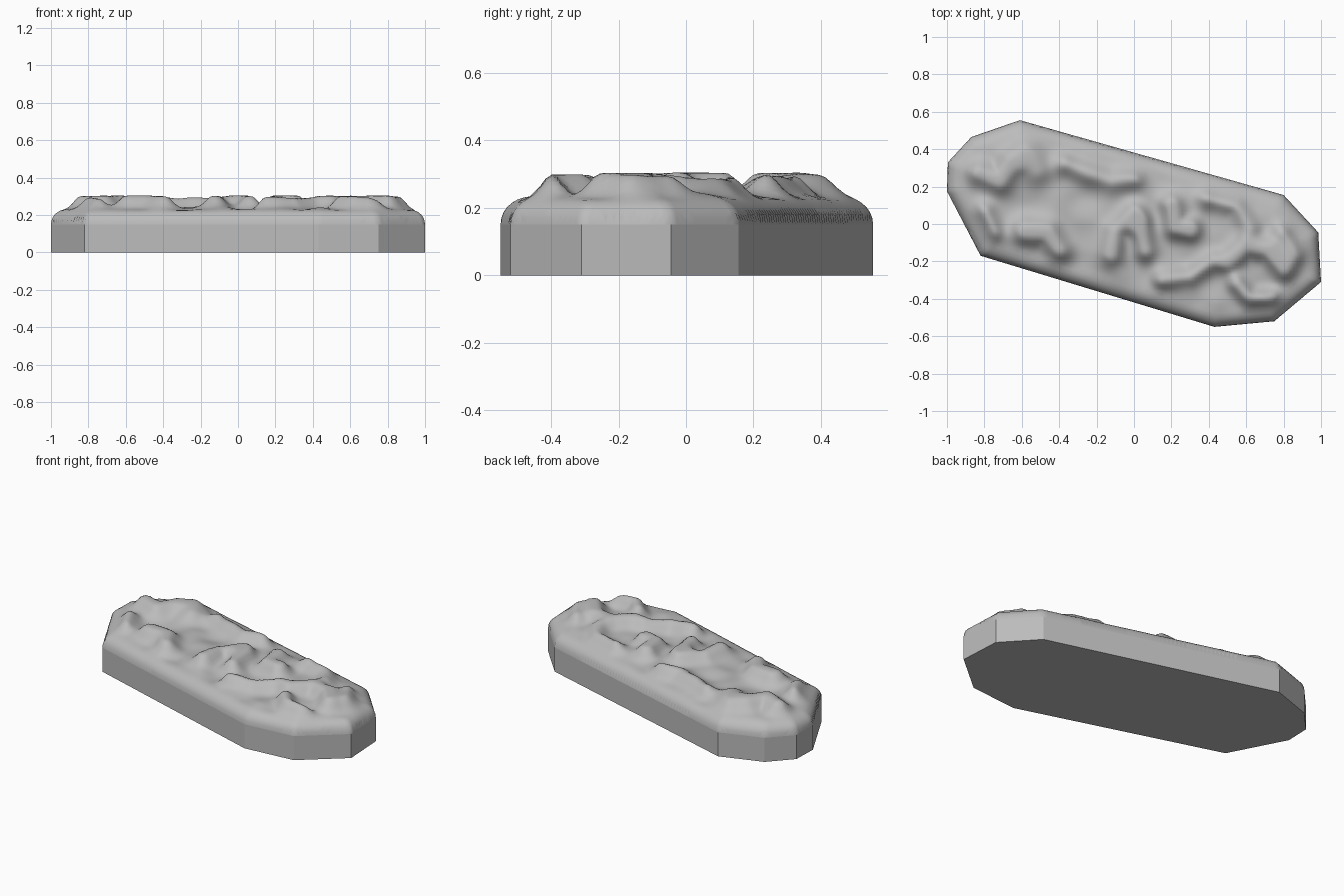
import bpy
import bmesh
import math
from mathutils import Vector, noise
from mathutils.geometry import delaunay_2d_cdt

cube = bpy.data.objects.get("Cube")
if cube:
    bpy.data.objects.remove(cube, do_unlink=True)

WALL, LIP, FLOOR, CAP = 0.15, 0.07, 0.225, 0.305
STEP = 0.018

# Plan outline, counter-clockwise
outline = [Vector(p) for p in (
    (-0.61, 0.555), (-0.87, 0.465), (-0.995, 0.33), (-1, 0.175), (-0.82, -0.17),
    (0.43, -0.55), (0.75, -0.52), (1, -0.31), (0.985, -0.045), (0.80, 0.155))]
count = len(outline)
normals = []
for i, p in enumerate(outline):
    e = (outline[(i + 1) % count] - p).normalized()
    normals.append(Vector((-e.y, e.x)))

# Ridge lines on the top: height, width, path
ridges = [
    (0.08, 0.07, [(-0.83, 0.27), (-0.72, 0.24), (-0.66, 0.32)]),
    (0.06, 0.06, [(-0.80, 0.06), (-0.76, -0.04)]),
    (0.08, 0.07, [(-0.58, -0.04), (-0.46, -0.05), (-0.40, -0.14)]),
    (0.06, 0.08, [(-0.58, 0.40), (-0.52, 0.28)]),
    (0.06, 0.06, [(-0.36, 0.32), (-0.25, 0.27), (-0.12, 0.23), (0.0, 0.25)]),
    (0.07, 0.06, [(0.0, 0.06), (-0.10, -0.04), (-0.12, -0.16)]),
    (0.08, 0.06, [(0.03, 0.0), (0.06, -0.14)]),
    (0.09, 0.06, [(0.20, 0.10), (0.22, -0.02), (0.30, -0.03)]),
    (0.06, 0.06, [(0.40, 0.14), (0.55, 0.10), (0.62, -0.02)]),
    (0.06, 0.05, [(0.15, -0.30), (0.30, -0.28), (0.42, -0.20)]),
    (0.08, 0.06, [(0.50, -0.20), (0.60, -0.12), (0.72, -0.14), (0.80, -0.24)]),
    (0.07, 0.05, [(0.55, -0.32), (0.62, -0.40), (0.74, -0.40)]),
    (0.06, 0.06, [(0.80, -0.05), (0.87, -0.16)]),
]


def edge_distance(p):
    return min((p - q).dot(n) for q, n in zip(outline, normals))


def segment_distance(p, a, b):
    t = max(0, min(1, (p - a).dot(b - a) / (b - a).length_squared))
    return (p - a.lerp(b, t)).length


def height(p):
    d = edge_distance(p)
    s = min(1, max(0, d / LIP))
    z = WALL + (FLOOR - WALL) * math.sqrt(max(0, 1 - (1 - s) ** 2))
    bump = 0
    for h, w, path in ridges:
        pts = [Vector(q) for q in path]
        r = min(segment_distance(p, a, b) for a, b in zip(pts, pts[1:]))
        bump += h * math.exp(-(r / w) ** 2)
    bump += 0.018 * noise.noise(Vector((p.x * 7, p.y * 7, 0.3))) + 0.01
    fade = min(1, max(0, (d - 0.01) / 0.14))
    z += bump * fade * fade * (3 - 2 * fade)
    # soft levelling below the cap
    knee = CAP - 0.02
    return z if z < knee else knee + 0.02 * math.tanh((z - knee) / 0.02)


def ring(inset):
    corners = []
    for i, p in enumerate(outline):
        a, b = normals[i - 1], normals[i]
        corners.append(p + (a + b) / (1 + a.dot(b)) * inset)
    pts = []
    for i, a in enumerate(corners):
        b = corners[(i + 1) % count]
        n = max(1, round((b - a).length / 0.025))
        pts += [a.lerp(b, k / n) for k in range(n)]
    return pts


# Plan points: rim, lip rings and an inner grid
points = ring(0)
rim = len(points)
for inset in (0.003, 0.01, 0.02, 0.034, 0.05, LIP):
    points += ring(inset)
for i in range(int(2 / STEP) + 1):
    for j in range(int(1.12 / STEP) + 1):
        p = Vector((-1 + i * STEP, -0.56 + j * STEP))
        if edge_distance(p) > LIP + 0.012:
            points.append(p)
loop = [(i, (i + 1) % rim) for i in range(rim)]
verts, _, faces = delaunay_2d_cdt(points, loop, [], 1, 1e-5)[:3]

# Rough top, then straight walls and flat underside
bm = bmesh.new()
top = [bm.verts.new((v.x, v.y, height(v))) for v in verts]
for f in faces:
    bm.faces.new([top[i] for i in f]).smooth = True
bmesh.ops.recalc_face_normals(bm, faces=bm.faces)
border = [e for e in bm.edges if e.is_boundary]
made = bmesh.ops.extrude_edge_only(bm, edges=border)["geom"]
for v in made:
    if isinstance(v, bmesh.types.BMVert):
        v.co.z = 0
for f in made:
    if isinstance(f, bmesh.types.BMFace):
        f.smooth = False
base = [e for e in made if isinstance(e, bmesh.types.BMEdge) and e.is_boundary]
for f in bmesh.ops.contextual_create(bm, geom=base)["faces"]:
    f.smooth = False
bmesh.ops.recalc_face_normals(bm, faces=bm.faces)

mesh = bpy.data.meshes.new("rock_slab")
bm.to_mesh(mesh)
bm.free()
slab = bpy.data.objects.new("rock_slab", mesh)
bpy.context.collection.objects.link(slab)

# Stone colour
stone = bpy.data.materials.new("stone_grey")
stone.use_nodes = True
colour = (0.5, 0.5, 0.5, 1)
stone.diffuse_color = colour
stone.node_tree.nodes["Principled BSDF"].inputs["Base Color"].default_value = colour
mesh.materials.append(stone)
